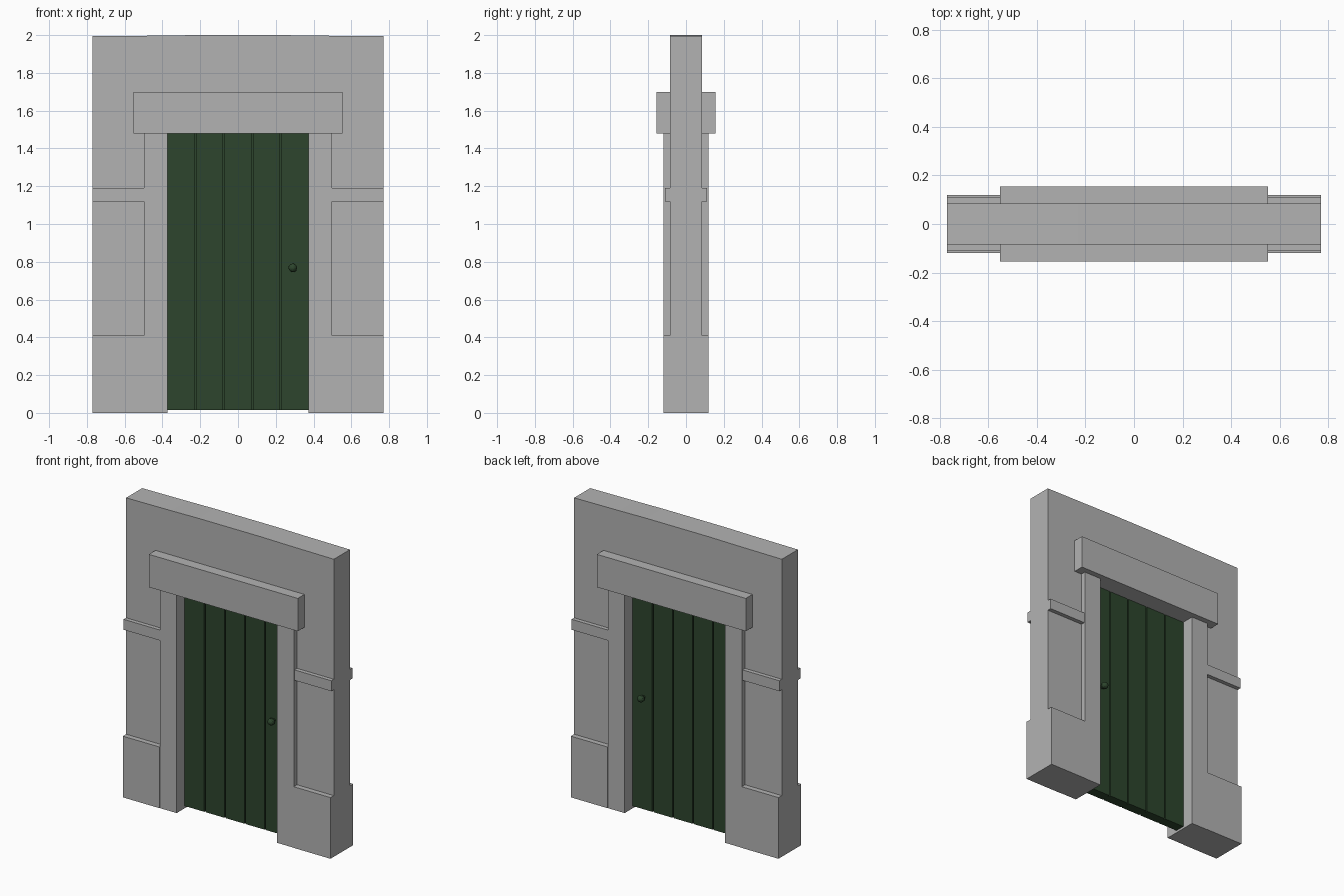
import bpy
import bmesh
from mathutils import Matrix, Vector

cube = bpy.data.objects.get("Cube")
if cube:
    bpy.data.objects.remove(cube, do_unlink=True)


def make_material(name, rgb):
    mat = bpy.data.materials.new(name)
    mat.use_nodes = True
    mat.diffuse_color = (*rgb, 1)
    bsdf = mat.node_tree.nodes["Principled BSDF"]
    bsdf.inputs["Base Color"].default_value = (*rgb, 1)
    bsdf.inputs["Roughness"].default_value = 0.8
    return mat


stone = make_material("grey stone", (0.45, 0.45, 0.45))
paint = make_material("dark green paint", (0.026, 0.06, 0.026))


def finish(name, bm, mat):
    bmesh.ops.recalc_face_normals(bm, faces=bm.faces)
    mesh = bpy.data.meshes.new(name)
    bm.to_mesh(mesh)
    bm.free()
    mesh.materials.append(mat)
    obj = bpy.data.objects.new(name, mesh)
    bpy.context.collection.objects.link(obj)
    return obj


def slab(name, outline, depth, mat):
    """Extrude an x-z outline evenly to both sides of y = 0."""
    bm = bmesh.new()
    face = bm.faces.new([bm.verts.new((x, -depth, z)) for x, z in outline])
    extruded = bmesh.ops.extrude_face_region(bm, geom=[face])["geom"]
    verts = [v for v in extruded if isinstance(v, bmesh.types.BMVert)]
    bmesh.ops.translate(bm, verts=verts, vec=(0, 2 * depth, 0))
    return finish(name, bm, mat)


def box(name, x0, x1, z0, z1, depth, mat):
    return slab(name, [(x0, z0), (x1, z0), (x1, z1), (x0, z1)], depth, mat)


# Main dimensions
HALF, OPEN, JAMB = 0.77, 0.372, 0.497
HEAD, PLINTH = 1.48, 0.41
WALL_D, JAMB_D, LINTEL_D = 0.085, 0.118, 0.155

# Wall with doorway and very slightly crowned top
half_top = [(HALF, 1.994), (0.44, 1.997), (0.23, 2.0)]
right = [(OPEN, HEAD), (OPEN, 0), (HALF, 0)] + half_top
left = [(-x, z) for x, z in reversed(right)]
slab("wall", right + left, WALL_D, stone)

# Lintel across both faces
box("lintel", -0.552, 0.552, HEAD, 1.70, LINTEL_D, stone)

# Mirrored stone dressings
for side, s in (("left", 1), ("right", -1)):
    box(side + "_jamb", s * OPEN, s * JAMB, 0, HEAD, JAMB_D, stone)
    box(side + "_plinth", s * JAMB, s * HALF, 0, PLINTH, JAMB_D + 0.002, stone)
    box(side + "_band", s * JAMB, s * HALF, 1.12, 1.19, 0.112, stone)

# Door core and planks separated by narrow grooves
DOOR_D, SILL, GAP, PLANKS = 0.033, 0.015, 0.008, 5
box("door_core", -OPEN, OPEN, SILL, HEAD, DOOR_D - 0.012, paint)
width = 2 * OPEN / PLANKS
for i in range(PLANKS):
    x0 = -OPEN + i * width + (GAP / 2 if i else 0)
    x1 = -OPEN + (i + 1) * width - (GAP / 2 if i < PLANKS - 1 else 0)
    box(f"door_plank_{i + 1}", x0, x1, SILL, HEAD, DOOR_D, paint)

# Knobs with short stems on both faces
for name, s in (("front_knob", -1), ("back_knob", 1)):
    bm = bmesh.new()
    turn = Matrix.Rotation(1.5708, 4, "X")
    at = Vector((0.29, s * (DOOR_D + 0.03), 0.768))
    bmesh.ops.create_uvsphere(bm, u_segments=12, v_segments=8, radius=0.023,
                              matrix=Matrix.Translation(at) @ turn)
    stem_at = Vector((at.x, s * (DOOR_D + 0.01), at.z))
    bmesh.ops.create_cone(bm, cap_ends=True, segments=10, radius1=0.011,
                          radius2=0.011, depth=0.03,
                          matrix=Matrix.Translation(stem_at) @ turn)
    finish(name, bm, paint)
